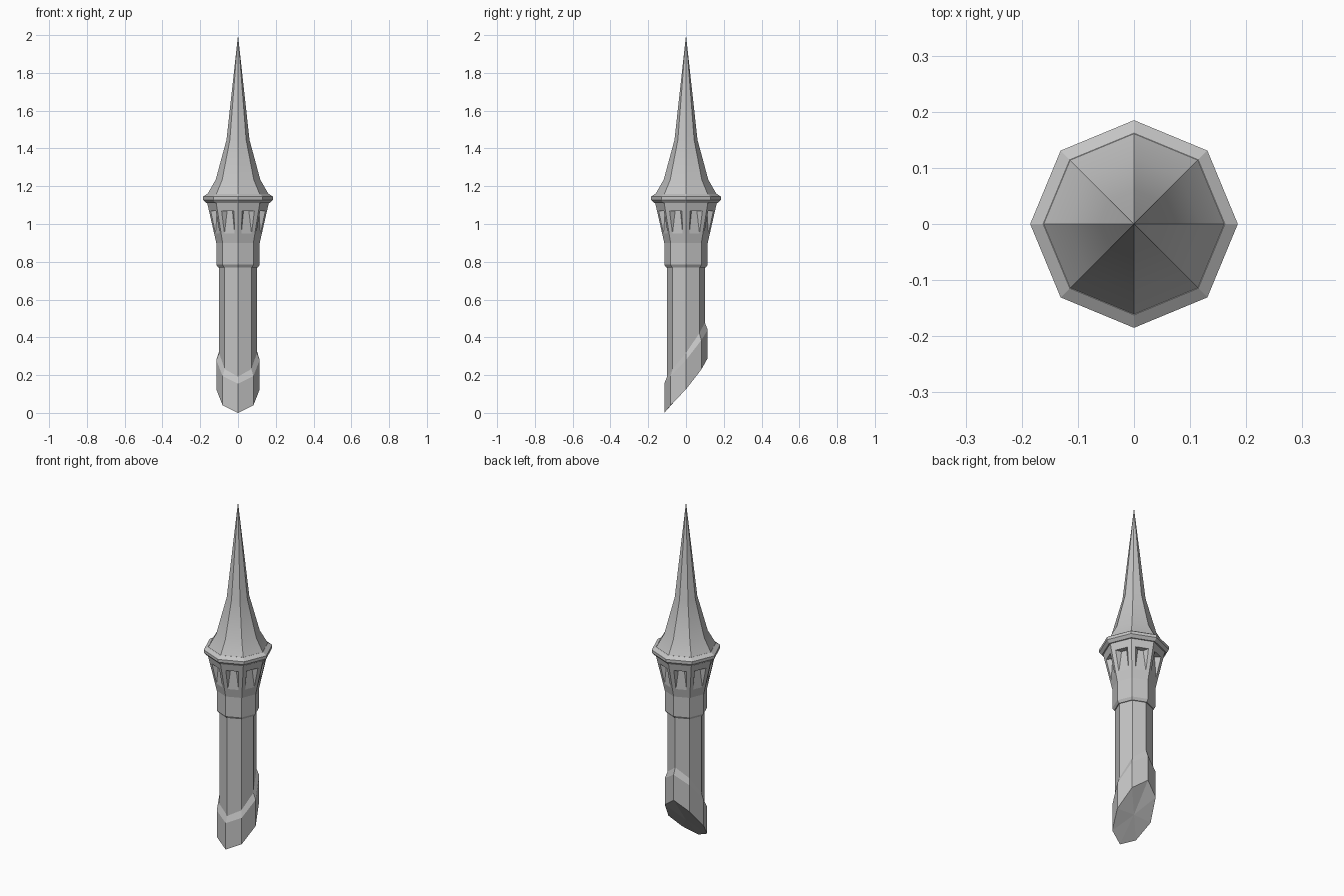
import bpy
import bmesh
from math import cos, sin, pi, radians

SIDES = 8

old = bpy.data.objects.get("Cube")
if old:
    bpy.data.objects.remove(old, do_unlink=True)

stone = bpy.data.materials.new("grey stone")
stone.use_nodes = True
GREY = (0.55, 0.55, 0.55, 1)
stone.diffuse_color = GREY
stone.node_tree.nodes["Principled BSDF"].inputs["Base Color"].default_value = GREY


def loft(bm, rings):
    """Skin octagonal rings (radius, height); a height may be five values from front to back."""
    loops = []
    for r, z in rings:
        loop = []
        for i in range(SIDES):
            a = 2 * pi * i / SIDES - pi / 2
            h = z[min(i, SIDES - i)] if isinstance(z, list) else z
            loop.append(bm.verts.new((r * cos(a), r * sin(a), h)))
        loops.append(loop)
    bands = []
    for low, high in zip(loops, loops[1:]):
        bands.append([bm.faces.new((low[i], low[(i + 1) % SIDES], high[(i + 1) % SIDES], high[i]))
                      for i in range(SIDES)])
    return loops, bands


def fan(bm, loop, z):
    """Close a ring with triangles meeting on the axis."""
    tip = bm.verts.new((0, 0, z))
    for i in range(SIDES):
        bm.faces.new((loop[i], loop[(i + 1) % SIDES], tip))


def finish(bm, name, smooth=False):
    bmesh.ops.recalc_face_normals(bm, faces=bm.faces)
    mesh = bpy.data.meshes.new(name)
    bm.to_mesh(mesh)
    bm.free()
    mesh.materials.append(stone)
    obj = bpy.data.objects.new(name, mesh)
    bpy.context.collection.objects.link(obj)
    if smooth:
        bpy.ops.object.select_all(action='DESELECT')
        obj.select_set(True)
        bpy.context.view_layer.objects.active = obj
        bpy.ops.object.shade_smooth_by_angle(angle=radians(30))


def cut_window(bm, face):
    """Wedge-shaped niche: flush at the sill, deep and narrow at the head."""
    b0, b1, t1, t0 = list(face.verts)
    bottom, top = b0.co.z, t0.co.z

    def on_face(u, z):
        v = (z - bottom) / (top - bottom)
        return b0.co.lerp(b1.co, u).lerp(t0.co.lerp(t1.co, u), v)

    corners = [(0.2, 0.95), (0.8, 0.95), (0.8, 1.07), (0.2, 1.07)]
    w = [bm.verts.new(on_face(u, z)) for u, z in corners]
    outer = [b0, b1, t1, t0]
    bm.faces.remove(face)
    for i in range(4):
        j = (i + 1) % 4
        bm.faces.new((outer[i], outer[j], w[j], w[i]))
    # back panel stands upright from the sill
    back = []
    for u in (0.66, 0.34):
        p = on_face(u, 0.95)
        back.append(bm.verts.new((p.x * 0.97, p.y * 0.97, 1.07)))
    bm.faces.new((w[0], w[1], back[0], back[1]))
    bm.faces.new((w[1], w[2], back[0]))
    bm.faces.new((w[3], w[0], back[1]))
    bm.faces.new((w[2], w[3], back[1], back[0]))


# shaft with a thicker foot, both ends of the foot cut on a slant
bm = bmesh.new()
foot_bottom = [0, 0.04, 0.125, 0.23, 0.29]
foot_top = [0.155, 0.195, 0.28, 0.385, 0.44]
loops, _ = loft(bm, [(0.115, foot_bottom), (0.115, foot_top),
                     (0.1, [z + 0.037 for z in foot_top]), (0.1, 0.78)])
fan(bm, loops[0], 0.13)
finish(bm, "shaft")

# collar and flared gallery with a window niche in each side
bm = bmesh.new()
loops, bands = loft(bm, [(0.105, 0.77), (0.115, 0.785), (0.115, 0.9), (0.164, 1.115)])
fan(bm, loops[0], 0.77)
for wall in bands[-1]:
    cut_window(bm, wall)
finish(bm, "gallery")

# projecting eaves
bm = bmesh.new()
loops, _ = loft(bm, [(0.17, 1.112), (0.185, 1.128), (0.185, 1.145), (0.162, 1.16)])
fan(bm, loops[0], 1.112)
fan(bm, loops[-1], 1.16)
finish(bm, "eaves")

# tall spire
bm = bmesh.new()
loops, _ = loft(bm, [(0.162, 1.158), (0.118, 1.235), (0.061, 1.445)])
fan(bm, loops[-1], 2.0)
finish(bm, "spire", smooth=True)
